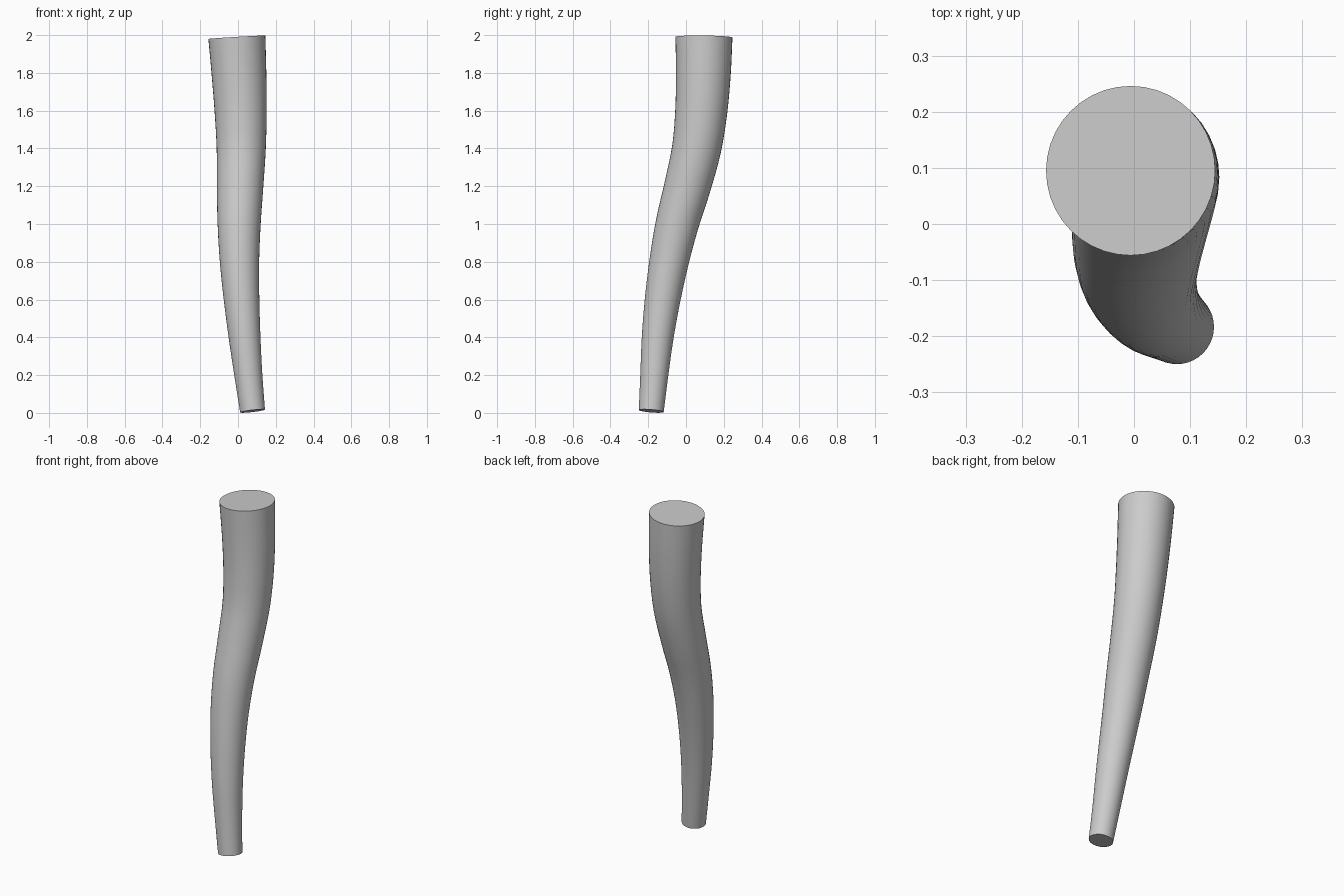
import bpy, bmesh, math
from mathutils import Vector

if "Cube" in bpy.data.objects:
    bpy.data.objects.remove(bpy.data.objects["Cube"])

# Centre line of the limb: x, y, z, radius
PATH = [
    (0.077, -0.184, 0.010, 0.066), (0.055, -0.168, 0.20, 0.074),
    (0.035, -0.150, 0.40, 0.084), (0.019, -0.124, 0.60, 0.094),
    (0.008, -0.090, 0.80, 0.104), (0.006, -0.047, 1.00, 0.114),
    (0.011, 0.008, 1.20, 0.123), (0.017, 0.056, 1.40, 0.130),
    (0.014, 0.081, 1.60, 0.138), (0.005, 0.092, 1.80, 0.145),
    (-0.006, 0.095, 1.989, 0.151),
]
SIDES, STEPS = 40, 4


def smooth_path(points, steps):
    """Catmull-Rom samples through the points."""
    p = [Vector(q) for q in points]
    p = [2 * p[0] - p[1]] + p + [2 * p[-1] - p[-2]]
    out = []
    for a, b, c, d in zip(p, p[1:], p[2:], p[3:]):
        for k in range(steps):
            t = k / steps
            out.append(0.5 * (2 * b + (c - a) * t + (2 * a - 5 * b + 4 * c - d) * t * t
                              + (3 * b - a - 3 * c + d) * t ** 3))
    return out + [p[-2]]


# Tapered sweep with each ring square to the path
samples = smooth_path(PATH, STEPS)
bm = bmesh.new()
rings = []
for i, s in enumerate(samples):
    tangent = (samples[min(i + 1, len(samples) - 1)] - samples[max(i - 1, 0)]).xyz.normalized()
    side = Vector((0, 1, 0)).cross(tangent).normalized()
    up = tangent.cross(side)
    angles = [2 * math.pi * k / SIDES for k in range(SIDES)]
    rings.append([bm.verts.new(s.xyz + s.w * (side * math.cos(a) + up * math.sin(a)))
                  for a in angles])
for lower, upper in zip(rings, rings[1:]):
    for k in range(SIDES):
        n = (k + 1) % SIDES
        bm.faces.new((lower[k], lower[n], upper[n], upper[k]))

# Flat cut ends
bm.faces.new(rings[0][::-1])
bm.faces.new(rings[-1])

mesh = bpy.data.meshes.new("curved_limb")
bm.to_mesh(mesh)
bm.free()
limb = bpy.data.objects.new("curved_limb", mesh)
bpy.context.collection.objects.link(limb)
bpy.context.view_layer.objects.active = limb
limb.select_set(True)
bpy.ops.object.shade_smooth_by_angle(angle=math.radians(35))
